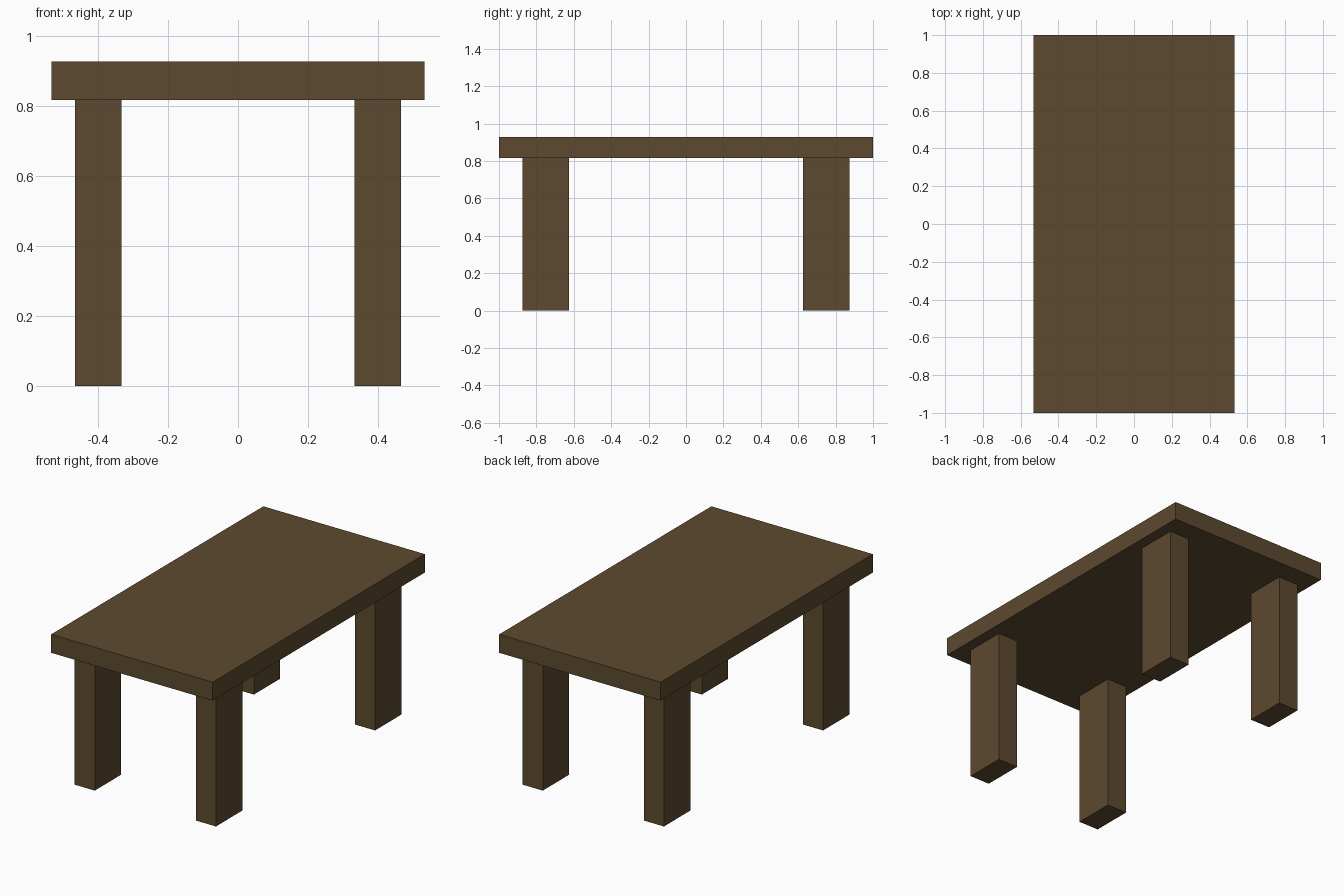
import bpy

if "Cube" in bpy.data.objects:
    bpy.data.objects.remove(bpy.data.objects["Cube"])

wood = bpy.data.materials.new("dark_wood")
wood.diffuse_color = (0.11, 0.068, 0.029, 1.0)
wood.use_nodes = True
wood.node_tree.nodes["Principled BSDF"].inputs["Base Color"].default_value = wood.diffuse_color


def box(name, lo, hi):
    """Axis-aligned box between two corners."""
    centre = [(a + b) / 2 for a, b in zip(lo, hi)]
    bpy.ops.mesh.primitive_cube_add(size=1, location=centre)
    ob = bpy.context.object
    ob.name = name
    ob.scale = [b - a for a, b in zip(lo, hi)]
    bpy.ops.object.transform_apply(location=False, rotation=False, scale=True)
    ob.data.materials.append(wood)
    return ob


TOP_UNDERSIDE = 0.817

# Table top
box("table_top", (-0.533, -1.0, TOP_UNDERSIDE), (0.533, 1.0, 0.927))

# Four legs, one near each corner
for y_name, sy in (("front", -1), ("back", 1)):
    for x_name, sx in (("left", -1), ("right", 1)):
        cx, cy = sx * 0.4, sy * 0.75
        box(f"{y_name}_{x_name}_leg",
            (cx - 0.0665, cy - 0.124, 0.0),
            (cx + 0.0665, cy + 0.124, TOP_UNDERSIDE))
